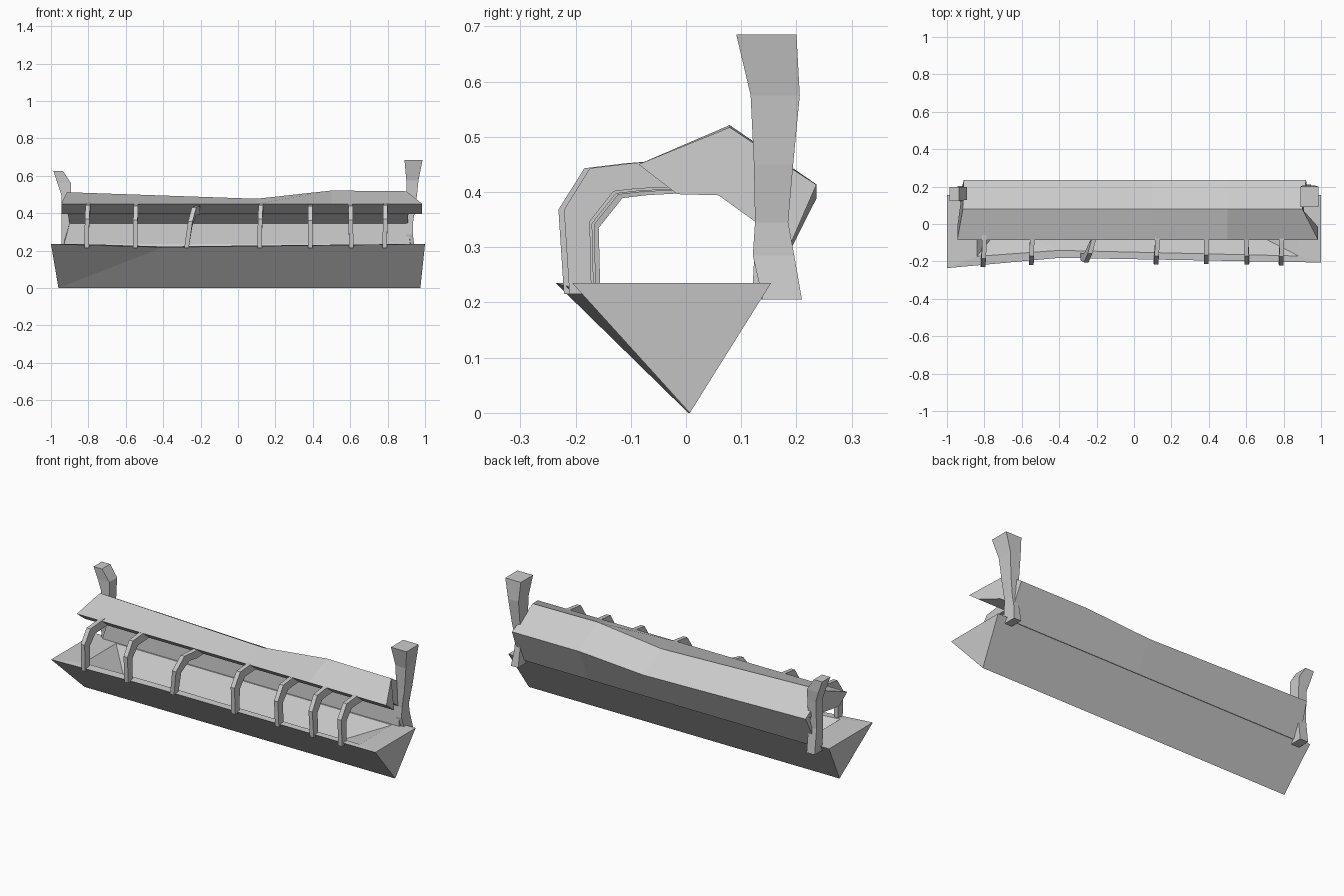
import bpy

if "Cube" in bpy.data.objects:
    bpy.data.objects.remove(bpy.data.objects["Cube"])


def make(name, verts, faces):
    import bmesh
    mesh = bpy.data.meshes.new(name)
    mesh.from_pydata(verts, [], faces)
    bm = bmesh.new()
    bm.from_mesh(mesh)
    bmesh.ops.recalc_face_normals(bm, faces=bm.faces)
    bm.to_mesh(mesh)
    bm.free()
    obj = bpy.data.objects.new(name, mesh)
    bpy.context.collection.objects.link(obj)
    return obj


def loft(name, rings):
    """Skin equal-length vertex rings and cap both ends."""
    n = len(rings[0])
    verts = [v for ring in rings for v in ring]
    faces = [(r * n + i, r * n + (i + 1) % n, (r + 1) * n + (i + 1) % n, (r + 1) * n + i)
             for r in range(len(rings) - 1) for i in range(n)]
    faces += [tuple(range(n)), tuple(range(len(verts) - n, len(verts)))]
    return make(name, verts, faces)


# Trough: V-shaped body with a hollow V inside
outer = [(-1, -.235, .235), (-.4, -.18, .218), (1, -.205, .235), (1, .155, .235), (-1, .155, .235)]
inner = [(-.84, -.172, .235), (-.4, -.14, .222), (.88, -.17, .235), (.88, .115, .235), (-.84, .115, .235)]
keel = [(-.96, .005, 0), (.975, .008, 0)]
floor = [(-.7, 0, .08), (.55, 0, .08)]
rim = [(i, (i + 1) % 5, 5 + (i + 1) % 5, 5 + i) for i in range(5)]
shell = [(0, 1, 10), (1, 2, 11, 10), (2, 3, 11), (3, 4, 10, 11), (4, 0, 10)]
hollow = [(5, 6, 12), (6, 7, 13, 12), (7, 8, 13), (8, 9, 12, 13), (9, 5, 12)]
make("trough", outer + inner + keel + floor, rim + shell + hollow)

# Hood: back wall and sagging roof; profile rows are y, z, left x, right x
profile = [(-.085, .45, -.945, .985), (.08, .515, -.915, .90), (.237, .41, -.91, .92),
           (.155, .225, -.93, .93), (.122, .235, -.93, .92), (.128, .345, -.90, .91),
           (.06, .394, -.91, .91), (-.015, .396, -.945, .985)]
rings = []
for x, ridge, eave in ((None, -.003, 0), (.1, -.038, -.022), (.5, .006, .004), ("end", .002, .003)):
    ring = []
    for i, (y, z, left, right) in enumerate(profile):
        px = left if x is None else right if x == "end" else x
        ring.append((px, y, z + (ridge if i == 1 else eave if i == 2 else 0)))
    rings.append(ring)
loft("hood", rings)

# Curved feeding bars: x at foot, x at top, y shift, z shift
bars = [(-.81, -.80, -.018, .0), (-.55, -.545, -.006, -.004), (-.275, -.215, .008, -.012),
        (.115, .125, -.004, .0), (.385, .387, .0, -.006), (.605, .60, -.004, -.004), (.785, .79, -.008, .0)]
arc = [((-.202, .215), (-.162, .215)), ((-.212, .368), (-.165, .347)),
       ((-.165, .443), (-.122, .401)), ((-.09, .452), (-.08, .406)), ((.0, .46), (.0, .41))]
for i, (x0, x1, dy, dz) in enumerate(bars):
    rings = []
    for k, (out, inn) in enumerate(arc):
        x = x0 + (x1 - x0) * min(1, k / 3)
        w = .012
        zo = dz if k else 0
        yo = dy if k < 4 else 0
        rings.append([(x + s * w, p[0] + yo, p[1] + zo)
                      for s, p in ((-1, out), (1, out), (1, inn), (-1, inn))])
    loft(f"feeding_bar_{i + 1}", rings)


# End posts: z, x range, y range per section
def post(name, rows):
    loft(name, [[(a, c, z), (b, c, z), (b, d, z), (a, d, z)] for z, a, b, c, d in rows])


post("right_post", [(.205, .90, .945, .14, .211), (.285, .90, .935, .122, .197),
                    (.345, .90, .935, .126, .186), (.45, .90, .952, .124, .195),
                    (.575, .90, .965, .118, .207), (.685, .89, .987, .092, .201)])
post("left_post", [(.205, -.945, -.895, .135, .205), (.345, -.945, -.895, .13, .188),
                   (.50, -.945, -.893, .13, .195), (.56, -.965, -.893, .13, .2),
                   (.625, -.987, -.935, .125, .198)])

# Centre the model along y
for obj in bpy.context.collection.objects:
    for v in obj.data.vertices:
        v.co.y -= .001
